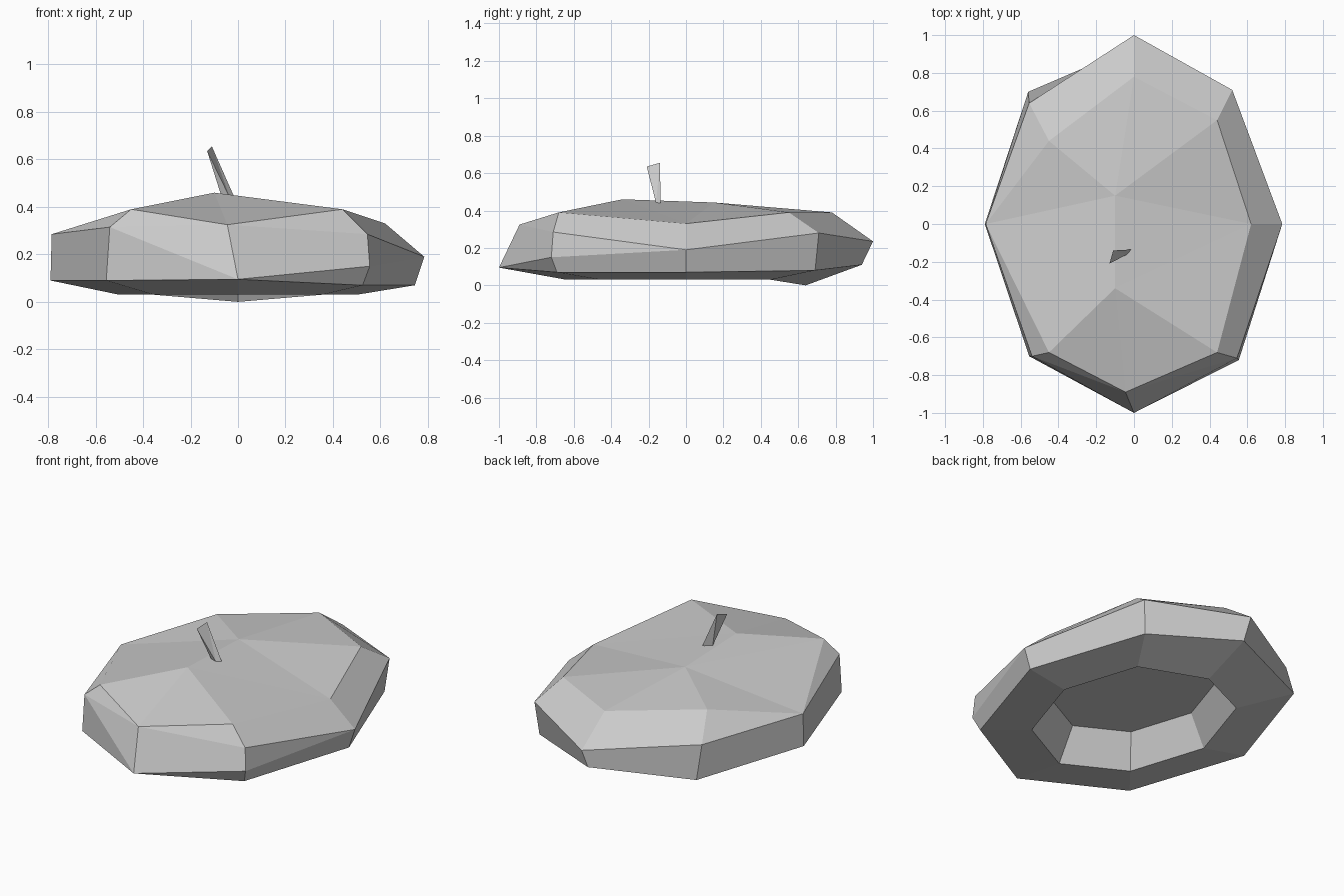
import bpy, bmesh
from math import sin, cos, pi

if "Cube" in bpy.data.objects:
    bpy.data.objects.remove(bpy.data.objects["Cube"])


def make_object(name, bm):
    bmesh.ops.remove_doubles(bm, verts=bm.verts, dist=0.0005)
    bmesh.ops.recalc_face_normals(bm, faces=bm.faces)
    mesh = bpy.data.meshes.new(name)
    bm.to_mesh(mesh)
    bm.free()
    obj = bpy.data.objects.new(name, mesh)
    bpy.context.collection.objects.link(obj)
    return obj


def oval(rx, ry, z):
    return [(rx * sin(i * pi / 4), -ry * cos(i * pi / 4), z) for i in range(8)]


# Eight-sided rings, counter-clockwise from the front corner
floor = oval(0.41, 0.525, 0.22)
rim = oval(0.5, 0.64, 0.03)
rim[4] = (0, 0.64, 0)
lower = [(0, -1, .095), (.525, -.69, .07), (.745, 0, .07), (.5, .69, .08),
         (0, .94, .11), (-.56, .70, .09), (-.79, 0, .09), (-.555, -.70, .09)]
belt = [(0, -1, .095), (.555, -.72, .15), (.785, 0, .19), (.52, .71, .28),
        (0, 1, .235), (-.555, .64, .28), (-.785, 0, .285), (-.54, -.70, .315)]
upper = [(-.045, -.89, .325), (.545, -.71, .285), (.785, 0, .19), (.52, .71, .28),
         (0, 1, .235), (-.555, .64, .28), (-.785, 0, .285), (-.54, -.70, .315)]
shoulder = [(-.045, -.89, .325), (.44, -.68, .39), (.62, 0, .33), (.44, .55, .39),
            (0, .78, .39), (-.45, .44, .39), (-.785, 0, .285), (-.45, -.68, .39)]

# Faceted body with a recessed underside and two top peaks
bm = bmesh.new()
rings = [[bm.verts.new(p) for p in r] for r in (floor, rim, lower, belt, upper, shoulder)]
for a, b in zip(rings, rings[1:]):
    for i in range(8):
        j = (i + 1) % 8
        bm.faces.new((a[i], a[j], b[j], b[i]))
bm.faces.new(rings[0][::-1])
front_peak = bm.verts.new((-.1, -.34, .46))
back_peak = bm.verts.new((-.1, .15, .443))
top = rings[-1]
for i in range(8):
    peak = front_peak if i in (7, 0, 1) else back_peak
    bm.faces.new((top[i], top[(i + 1) % 8], peak))
bm.faces.new((top[2], back_peak, front_peak))
bm.faces.new((top[7], front_peak, back_peak))
make_object("body", bm)

# Leaning wedge-shaped stem
bm = bmesh.new()
v = [bm.verts.new(p) for p in ((-.07, -.155, .445), (-.035, -.16, .44), (-.015, -.135, .44),
                               (-.13, -.21, .635), (-.11, -.14, .655))]
for f in ((0, 1, 2), (0, 3, 1), (0, 2, 4), (0, 4, 3), (1, 3, 4), (1, 4, 2)):
    bm.faces.new([v[i] for i in f])
make_object("stem", bm)
